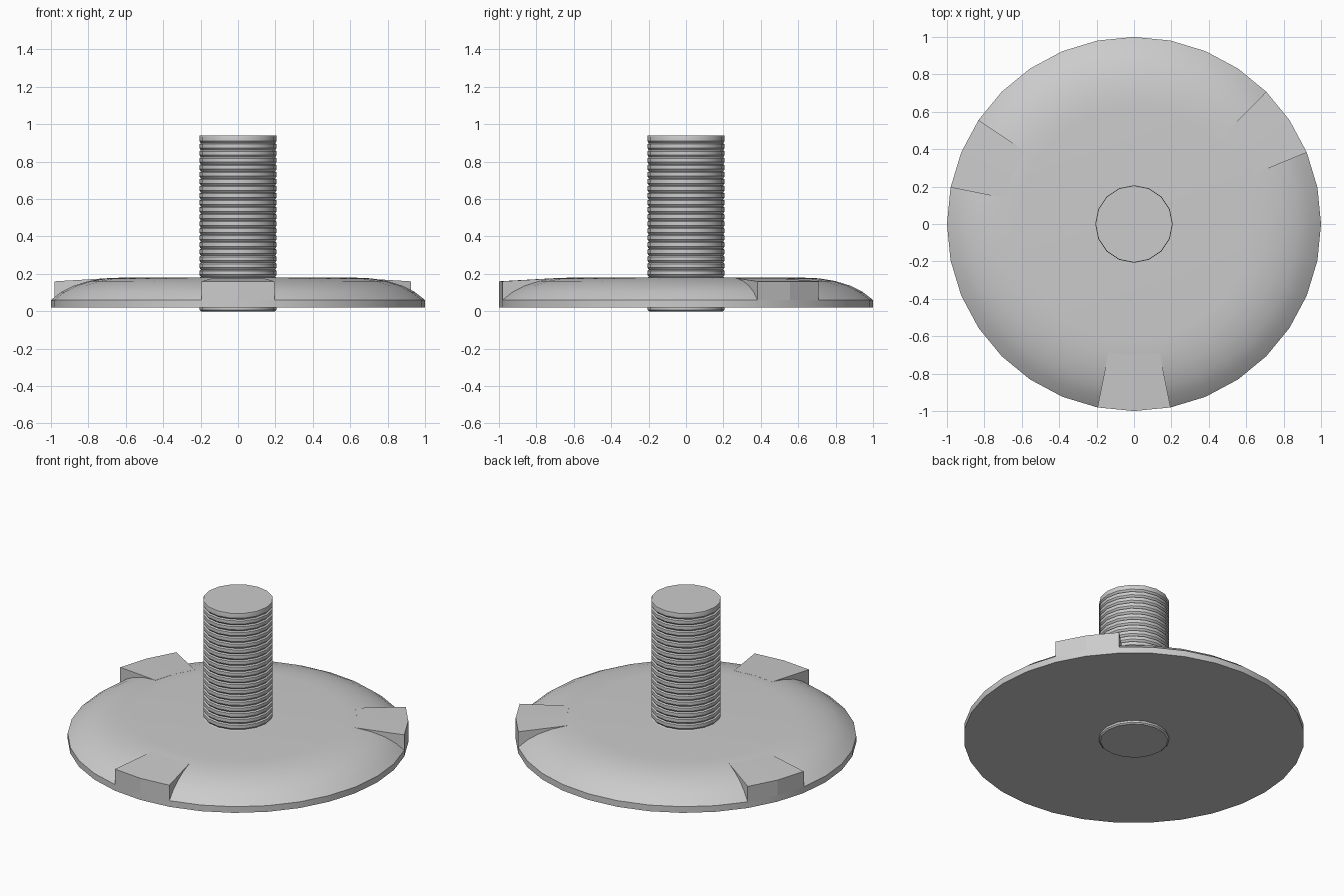
import bpy
from math import sin, cos, radians, pi

if "Cube" in bpy.data.objects:
    bpy.data.objects.remove(bpy.data.objects["Cube"])


def make(name, verts, faces, angle=None):
    me = bpy.data.meshes.new(name)
    me.from_pydata(verts, [], faces)
    me.update()
    ob = bpy.data.objects.new(name, me)
    bpy.context.collection.objects.link(ob)
    if angle:
        bpy.ops.object.select_all(action='DESELECT')
        ob.select_set(True)
        bpy.context.view_layer.objects.active = ob
        bpy.ops.object.shade_smooth_by_angle(angle=radians(angle))
    return ob


def lathe(name, profile, n, angle=None):
    """Closed solid of revolution from (r, z) points, bottom to top."""
    verts = [(r * cos(2 * pi * i / n), r * sin(2 * pi * i / n), z)
             for r, z in profile for i in range(n)]
    faces = [(k * n + i, k * n + (i + 1) % n, (k + 1) * n + (i + 1) % n, (k + 1) * n + i)
             for k in range(len(profile) - 1) for i in range(n)]
    last = (len(profile) - 1) * n
    faces.append(tuple(reversed(range(n))))
    faces.append(tuple(range(last, last + n)))
    return make(name, verts, faces, angle)


def lug(name, start):
    """Raised wedge on the rim, two disc segments wide."""
    section = [(0.7, 0.06), (1.0, 0.06), (1.0, 0.16), (0.7, 0.177)]
    angles = [radians(start + 11.25 * j) for j in range(3)]
    verts = [(r * cos(a), r * sin(a), z) for a in angles for r, z in section]
    faces = [(0, 1, 2, 3), (11, 10, 9, 8)]
    for j in range(2):
        for k in range(4):
            m = (k + 1) % 4
            faces.append((4 * j + k, 4 * j + 4 + k, 4 * j + 4 + m, 4 * j + m))
    return make(name, verts, faces)


# Domed disc with a short vertical rim
lathe("domed_disc", [(1, 0.02), (1, 0.06), (0.945, 0.103), (0.88, 0.136),
                     (0.8, 0.161), (0.71, 0.176), (0.62, 0.18)], 32, 35)

# Three rim lugs
for i, start in enumerate((-101.25, 22.5, 146.25)):
    lug(f"rim_lug_{i + 1}", start)

# Threaded stem through the disc
turns = 25
pitch = 0.94 / turns
stem = [(0.198, 0.0)]
for i in range(turns):
    z = i * pitch
    stem += [(0.207, z + 0.2 * pitch), (0.207, z + 0.75 * pitch),
             (0.198, z + 0.9 * pitch)]
stem[-1] = (0.205, 0.94)
lathe("threaded_stem", stem, 16, 30)
